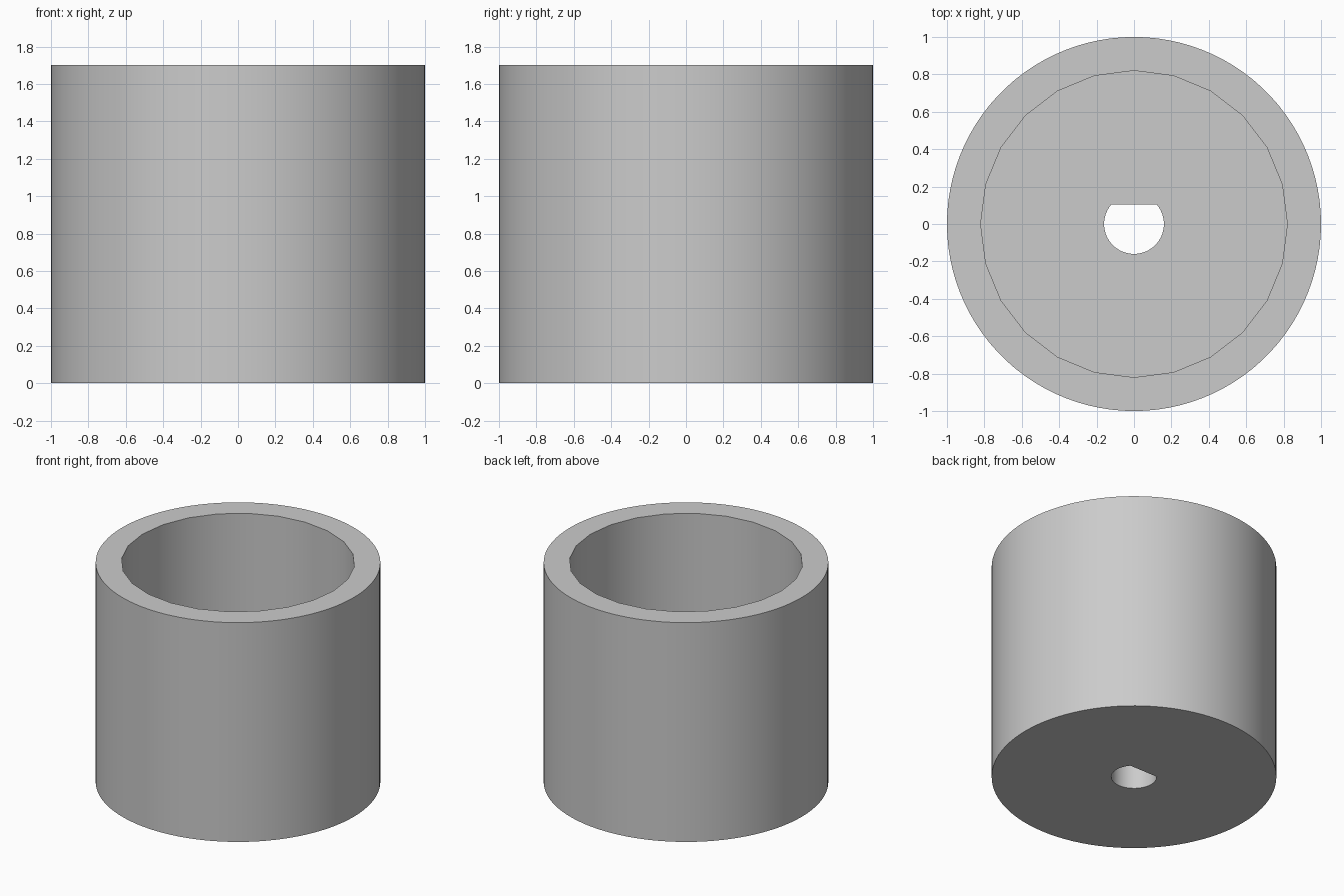
import bpy, math

if "Cube" in bpy.data.objects:
    bpy.data.objects.remove(bpy.data.objects["Cube"])

HEIGHT, FLOOR = 1.7, 0.5


def prism(name, points, z0, z1):
    """Closed straight prism over a counter-clockwise outline."""
    n = len(points)
    verts = [(x, y, z) for z in (z0, z1) for x, y in points]
    faces = [tuple(range(n - 1, -1, -1)), tuple(range(n, 2 * n))]
    faces += [(i, (i + 1) % n, n + (i + 1) % n, n + i) for i in range(n)]
    mesh = bpy.data.meshes.new(name)
    mesh.from_pydata(verts, [], faces)
    obj = bpy.data.objects.new(name, mesh)
    bpy.context.collection.objects.link(obj)
    return obj


def arc(radius, sides, start=0.0, sweep=math.tau, closed=True):
    steps = sides if closed else sides - 1
    return [(radius * math.cos(start + sweep * i / steps),
             radius * math.sin(start + sweep * i / steps)) for i in range(sides)]


grey = bpy.data.materials.new("plain grey")
grey.diffuse_color = (0.6, 0.6, 0.6, 1)
grey.use_nodes = True
grey.node_tree.nodes["Principled BSDF"].inputs["Base Color"].default_value = grey.diffuse_color

# Round outer body
body = prism("cup_body", arc(1.0, 100), 0, HEIGHT)
body.data.materials.append(grey)

# Coarser 24-sided cavity, open at the top
cavity = prism("cavity_cutter", arc(0.82, 24), FLOOR, HEIGHT + 0.2)

# D-shaped shaft hole through the floor, flat side towards +y
flat = math.asin(0.105 / 0.16)
hole_outline = arc(0.16, 40, math.pi - flat, math.pi + 2 * flat, closed=False)
hole = prism("shaft_hole_cutter", hole_outline, -0.2, FLOOR + 0.2)

bpy.context.view_layer.objects.active = body
for cutter in (cavity, hole):
    cutter.hide_render = True
    cutter.data.materials.append(grey)
    mod = body.modifiers.new("cut", "BOOLEAN")
    mod.operation = "DIFFERENCE"
    mod.solver = "EXACT"
    mod.object = cutter
    bpy.ops.object.modifier_apply(modifier=mod.name)
    bpy.data.objects.remove(cutter)

# Smooth walls, sharp rims
bpy.ops.object.select_all(action="DESELECT")
body.select_set(True)
bpy.ops.object.shade_smooth_by_angle(angle=math.radians(30))
